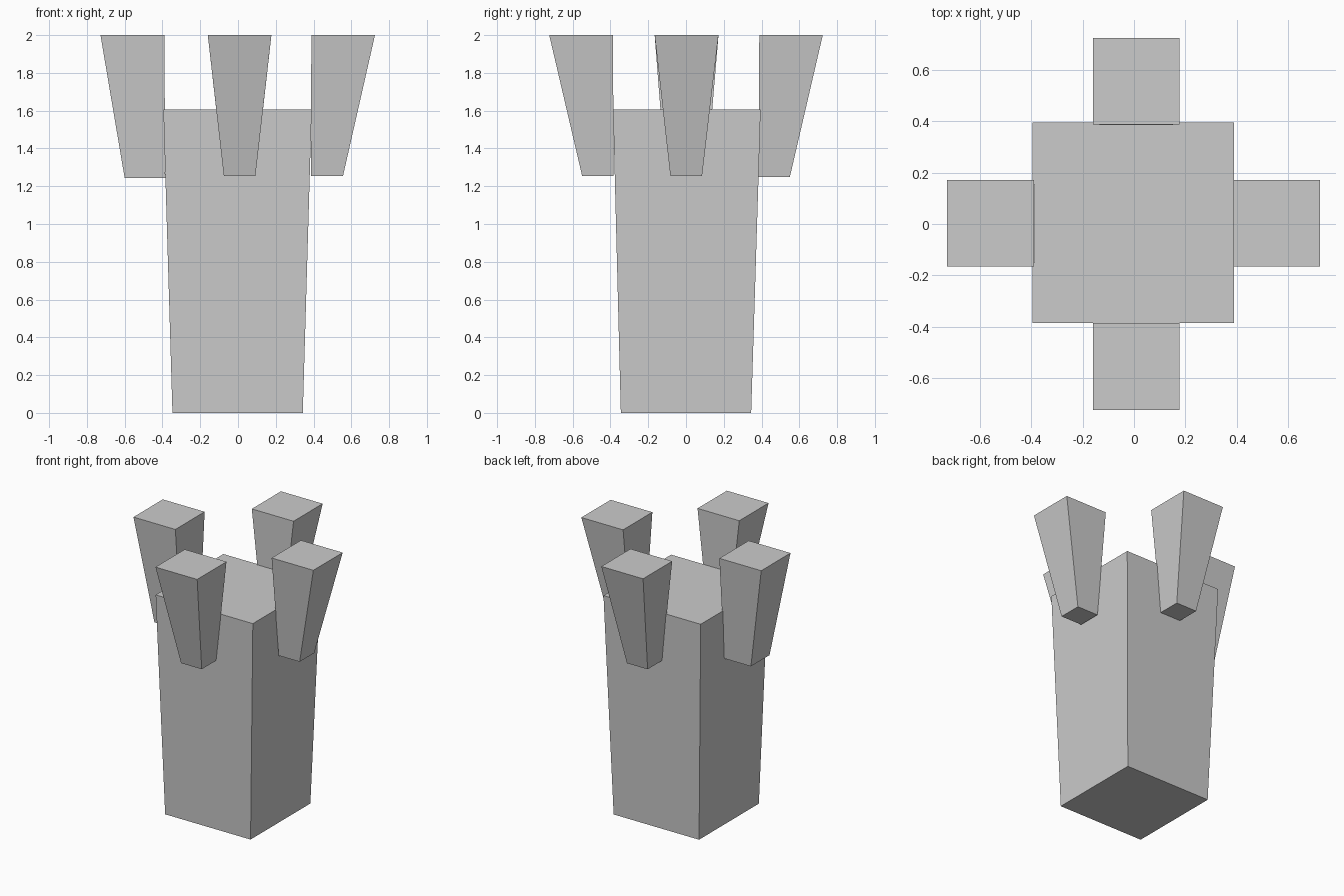
import bpy, bmesh

if "Cube" in bpy.data.objects:
    bpy.data.objects.remove(bpy.data.objects["Cube"])


def tapered_block(name, bottom, top):
    """Each end is (x0, x1, y0, y1, z)."""
    bm = bmesh.new()
    rings = []
    for x0, x1, y0, y1, z in (bottom, top):
        rings.append([bm.verts.new((x, y, z)) for x, y in
                      ((x0, y0), (x1, y0), (x1, y1), (x0, y1))])
    lower, upper = rings
    bm.faces.new(lower[::-1])
    bm.faces.new(upper)
    for i in range(4):
        j = (i + 1) % 4
        bm.faces.new((lower[i], lower[j], upper[j], upper[i]))
    mesh = bpy.data.meshes.new(name)
    bm.to_mesh(mesh)
    bm.free()
    obj = bpy.data.objects.new(name, mesh)
    bpy.context.collection.objects.link(obj)
    return obj


# Main shaft, slightly wider at the top
tapered_block("tower_shaft", (-0.347, 0.343, -0.345, 0.345, 0),
              (-0.395, 0.39, -0.386, 0.395, 1.605))

# Flared prongs, vertical on the inside and sloped outward
tapered_block("front_prong", (-0.075, 0.092, -0.55, -0.384, 1.255),
              (-0.16, 0.177, -0.724, -0.386, 2))
tapered_block("back_prong", (-0.075, 0.092, 0.384, 0.55, 1.25),
              (-0.16, 0.177, 0.388, 0.724, 2))
tapered_block("right_prong", (0.387, 0.556, -0.083, 0.085, 1.255),
              (0.388, 0.725, -0.166, 0.172, 2))
tapered_block("left_prong", (-0.6, -0.385, -0.107, 0.108, 1.243),
              (-0.728, -0.39, -0.166, 0.172, 2))
